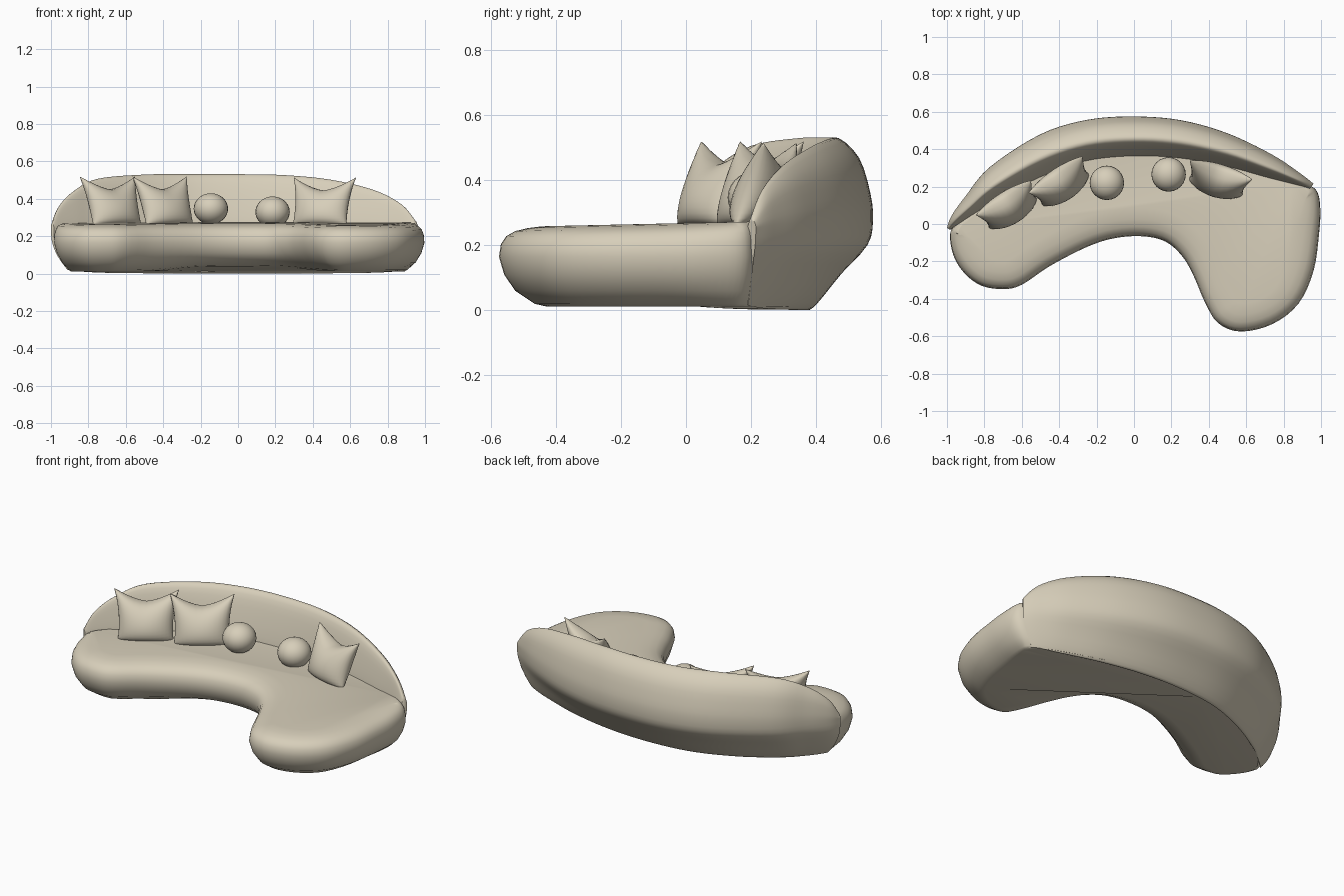
import bpy, bmesh, math
from mathutils import Vector, Matrix

if "Cube" in bpy.data.objects:
    bpy.data.objects.remove(bpy.data.objects["Cube"])

fabric = bpy.data.materials.new("warm_beige_fabric")
fabric.diffuse_color = (0.68, 0.62, 0.49, 1)
fabric.use_nodes = True
fabric.node_tree.nodes["Principled BSDF"].inputs["Base Color"].default_value = fabric.diffuse_color


def spline(pts, sub, closed):
    """Catmull-Rom resampling of points with any number of components."""
    n, out = len(pts), []
    def at(i):
        return pts[i % n] if closed else pts[max(0, min(n - 1, i))]
    for i in range(n if closed else n - 1):
        a, b, c, d = at(i - 1), at(i), at(i + 1), at(i + 2)
        for s in range(sub):
            t = s / sub
            out.append([0.5 * (2 * q + (r - p) * t + (2 * p - 5 * q + 4 * r - e) * t * t
                               + (3 * q - p - 3 * r + e) * t ** 3)
                        for p, q, r, e in zip(a, b, c, d)])
    if not closed:
        out.append(list(pts[-1]))
    return out


def finish(bm, name, angle=60):
    bmesh.ops.recalc_face_normals(bm, faces=bm.faces)
    me = bpy.data.meshes.new(name)
    bm.to_mesh(me)
    bm.free()
    me.materials.append(fabric)
    ob = bpy.data.objects.new(name, me)
    bpy.context.collection.objects.link(ob)
    bpy.ops.object.select_all(action='DESELECT')
    ob.select_set(True)
    bpy.context.view_layer.objects.active = ob
    bpy.ops.object.shade_smooth_by_angle(angle=math.radians(angle))
    return ob


def loft(rings, name, angle=60):
    """Skin closed rings and cap both ends."""
    bm = bmesh.new()
    vs = [[bm.verts.new(p) for p in r] for r in rings]
    n = len(vs[0])
    for a, b in zip(vs, vs[1:]):
        for i in range(n):
            j = (i + 1) % n
            bm.faces.new((a[i], a[j], b[j], b[i]))
    bm.faces.new(vs[0][::-1])
    bm.faces.new(vs[-1])
    return finish(bm, name, angle)


def tuck(x, z):
    """Pull the far left and right ends inward near the floor."""
    k = max(0, 0.2 - z) / 0.2
    return x * (1 - 0.1 * k * k * abs(x) ** 4)


# Seat: curved plan outline (x, y, rounding weight), bulging edge profile
outline = [
    (-.985, -.06, .5), (-.965, -.17, .88), (-.905, -.265, 1), (-.815, -.33, 1),
    (-.7, -.348, 1), (-.6, -.325, 1), (-.45, -.225, 1), (-.25, -.122, 1),
    (-.1, -.075, 1), (.05, -.066, 1), (.17, -.095, 1), (.26, -.175, 1),
    (.32, -.28, 1), (.38, -.42, 1), (.45, -.53, 1), (.57, -.575, 1),
    (.74, -.535, 1), (.88, -.425, 1), (.96, -.25, 1), (.99, -.05, .92),
    (.997, .08, .7), (.982, .17, .48), (.93, .21, .2), (.8, .245, .05),
    (.5, .335, .02), (.25, .38, .02), (0, .39, .02), (-.25, .37, .02),
    (-.5, .285, .02), (-.74, .15, .02), (-.88, .05, .05), (-.96, -.01, .24)]
edge = [(.012, .145), (.02, .11), (.06, .05), (.11, .016), (.165, 0), (.205, .006),
        (.23, .022), (.246, .05), (.255, .09), (.259, .13), (.2595, .15)]
plan = spline(outline, 4, True)
rings = []
for z, inset in edge:
    ring = []
    for i, (x, y, w) in enumerate(plan):
        p, q = plan[i - 1], plan[(i + 1) % len(plan)]
        t = Vector((q[0] - p[0], q[1] - p[1])).normalized()
        w = max(0.02, min(1, w))
        px, py = x - t.y * inset * w, y + t.x * inset * w
        px += (tuck(px, z) - px) * (1 - w)
        lift = 0.022 * (py + 0.4) * max(0, z - 0.165) / 0.0945
        # the middle of the front edge hovers slightly above the floor
        if py < 0.2:
            lift += 0.028 * math.exp(-(px / .38) ** 4) * max(0, 0.11 - z) / 0.1
        ring.append((px, py, z + lift))
    rings.append(ring)
loft(rings, "seat", 40)

# Backrest: stations (front x, front y, back x, back y, top height)
stations = [
    (-.985, -.03, -1.0, -.02, .27), (-.94, 0, -.975, .045, .36),
    (-.86, .05, -.9, .15, .44), (-.74, .125, -.77, .305, .505),
    (-.5, .25, -.5, .48, .528), (-.26, .335, -.25, .557, .53),
    (0, .362, 0, .575, .53), (.25, .35, .25, .555, .525),
    (.5, .305, .5, .485, .5), (.72, .245, .74, .37, .445),
    (.86, .21, .89, .27, .37), (.94, .188, .96, .215, .28)]
# Cross-section: depth fraction, height factor about z = 0.25
section = spline([(.05, -1), (0, -.8), (0, -.3), (0, .05), (.15, .55), (.32, .92),
                  (.5, 1), (.8, .78), (.96, .4), (1, .1), (.92, -.2), (.55, -.55),
                  (.2, -.92)], 3, True)
rings = []
for fx, fy, bx, by, h in spline(stations, 5, False):
    lo = 0.003 + 0.02 * abs(fx) ** 6
    ring = []
    for u, k in section:
        z = 0.25 + k * ((h - 0.25) if k > 0 else (0.25 - lo))
        ring.append((tuck(fx + (bx - fx) * u, z), fy + (by - fy) * u, max(0, z)))
    rings.append(ring)
loft(rings, "backrest")


# Plump square cushions with pointed corners and a dented top edge
def cushion(name, x, y, turn, top):
    n = 16
    bm = bmesh.new()
    for side in (-1, 1):
        grid = []
        for j in range(n + 1):
            v = -math.cos(math.pi * j / n)
            row = []
            for i in range(n + 1):
                u = -math.cos(math.pi * i / n)
                up = (v + 1) / 2
                half = 0.15 + 0.025 * up ** 2 - 0.008 * (1 - v * v)
                dent = 0.07 * (1 - abs(u) ** 1.5) * up ** 2
                z = 0.262 + (top - 0.262) * up - dent
                thick = 0.082 * max(0, 1 - u * u) ** 0.5 * max(0, 1 - v * v) ** 0.4
                thick *= 1.1 - 0.25 * up
                row.append(bm.verts.new((half * u, side * thick + 0.38 * (z - 0.38), z)))
            grid.append(row)
        for j in range(n):
            for i in range(n):
                bm.faces.new((grid[j][i], grid[j][i + 1], grid[j + 1][i + 1], grid[j + 1][i]))
    bmesh.ops.remove_doubles(bm, verts=bm.verts, dist=0.0004)
    bm.transform(Matrix.Translation((x, y, 0)) @ Matrix.Rotation(math.radians(turn), 4, 'Z'))
    finish(bm, name, 75)


cushion("cushion_left", -.67, .095, 32, .52)
cushion("cushion_middle", -.39, .22, 34, .52)
cushion("cushion_right", .45, .24, -17, .515)

# Round ball cushions
for name, x, y, z in (("ball_cushion_left", -.145, .22, .347),
                      ("ball_cushion_right", .185, .265, .33)):
    bm = bmesh.new()
    bmesh.ops.create_uvsphere(bm, u_segments=24, v_segments=14, radius=.092)
    bm.transform(Matrix.Translation((x, y, z)) @ Matrix.Diagonal((1, 1, .9, 1)))
    finish(bm, name)
